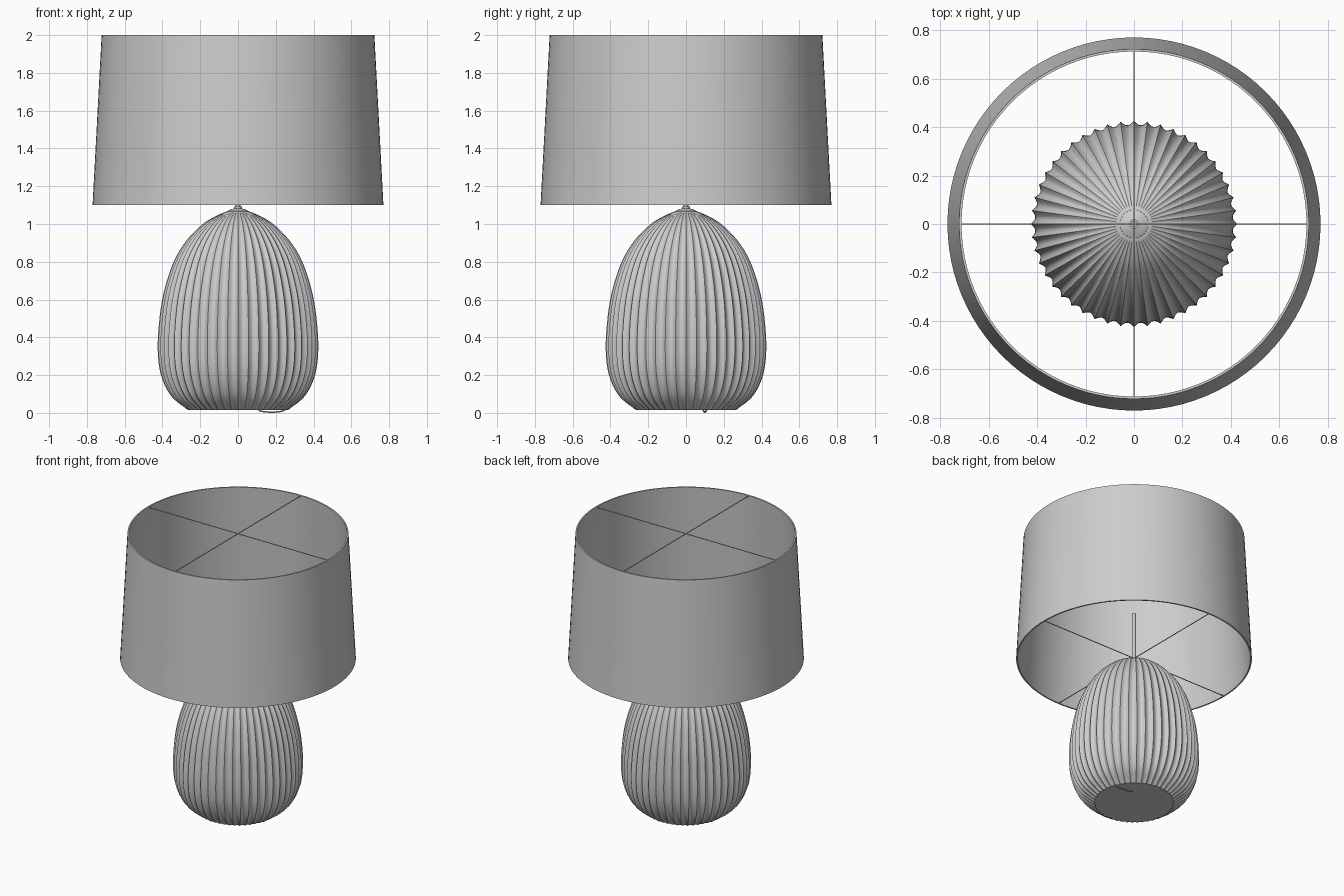
import bpy, bmesh, math
from mathutils import Vector

cube = bpy.data.objects.get("Cube")
if cube:
    bpy.data.objects.remove(cube, do_unlink=True)

# Single neutral grey
grey = bpy.data.materials.new("neutral_grey")
grey.use_nodes = True
colour = (0.6, 0.61, 0.6, 1)
grey.diffuse_color = colour
grey.node_tree.nodes["Principled BSDF"].inputs["Base Color"].default_value = colour


def finish(bm, name, angle=30):
    bmesh.ops.recalc_face_normals(bm, faces=bm.faces)
    mesh = bpy.data.meshes.new(name)
    bm.to_mesh(mesh)
    bm.free()
    mesh.materials.append(grey)
    obj = bpy.data.objects.new(name, mesh)
    bpy.context.collection.objects.link(obj)
    bpy.ops.object.select_all(action="DESELECT")
    obj.select_set(True)
    bpy.context.view_layer.objects.active = obj
    bpy.ops.object.shade_smooth_by_angle(angle=math.radians(angle))
    return obj


def lathe(name, profile, segments, radius=lambda r, s: r, closed=False):
    """Spin (radius, height) points; radius() can vary around the axis."""
    bm = bmesh.new()
    rings = []
    for r, z in profile:
        ring = []
        for s in range(segments):
            a = math.tau * s / segments
            ring.append(bm.verts.new((radius(r, s) * math.cos(a), radius(r, s) * math.sin(a), z)))
        rings.append(ring)
    pairs = list(zip(rings, rings[1:]))
    if closed:
        pairs.append((rings[-1], rings[0]))
    else:
        bm.faces.new(rings[0])
        bm.faces.new(rings[-1])
    for low, high in pairs:
        for s in range(segments):
            t = (s + 1) % segments
            bm.faces.new((low[s], low[t], high[t], high[s]))
    return finish(bm, name)


def smooth_profile(points, steps):
    """Catmull-Rom curve through the points."""
    p = [Vector(q) for q in points]
    p = [2 * p[0] - p[1]] + p + [2 * p[-1] - p[-2]]
    result = []
    for a, b, c, d in zip(p, p[1:], p[2:], p[3:]):
        for i in range(steps):
            t = i / steps
            result.append(0.5 * (2 * b + (c - a) * t + (2 * a - 5 * b + 4 * c - d) * t**2
                                 + (3 * b - a - 3 * c + d) * t**3))
    return result + [p[-2]]


# Fluted egg-shaped body: hollow channels between sharp ridges
FLUTES, STEPS = 48, 6


def fluted(r, s):
    t = (s % STEPS) / STEPS
    return r * (1 - 0.04 * math.sin(math.pi * t))


egg = [(0.265, 0.015), (0.355, 0.09), (0.408, 0.2), (0.425, 0.33), (0.418, 0.48), (0.395, 0.63),
       (0.345, 0.79), (0.275, 0.91), (0.18, 1.005), (0.09, 1.055), (0.045, 1.07)]
lathe("fluted_body", smooth_profile(egg, 4), FLUTES * STEPS, fluted)

# Cap and stem on top of the body
lathe("top_cap", [(0.06, 1.062), (0.058, 1.068), (0.04, 1.077), (0.02, 1.083), (0.014, 1.085)], 32)
lathe("stem", [(0.012, 1.07), (0.012, 1.44)], 16)
lathe("stem_collar", [(0.02, 1.08), (0.02, 1.092)], 16)

# Tapered open shade with a thin wall
lathe("lamp_shade", [(0.77, 1.1), (0.722, 2.0), (0.712, 2.0), (0.76, 1.1)], 96, closed=True)


def tube(name, points, radius):
    curve = bpy.data.curves.new(name, "CURVE")
    curve.dimensions = "3D"
    curve.bevel_depth = radius
    curve.bevel_resolution = 2
    curve.use_fill_caps = True
    spline = curve.splines.new("POLY")
    spline.points.add(len(points) - 1)
    for point, co in zip(spline.points, points):
        point.co = (*co, 1)
    curve.materials.append(grey)
    obj = bpy.data.objects.new(name, curve)
    bpy.context.collection.objects.link(obj)


# Crossed wires at the bottom and top of the shade
for level, z, reach in (("lower", 1.103, 0.765), ("upper", 1.997, 0.717)):
    tube(level + "_wire_across", [(-reach, 0, z), (reach, 0, z)], 0.003)
    tube(level + "_wire_along", [(0, -reach, z), (0, reach, z)], 0.003)

# Short cord loop under the base
loop = []
for i in range(13):
    a = math.pi * i / 12
    loop.append((0.178 - 0.07 * math.cos(a), 0.11 - 0.02 * i / 12, 0.017 - 0.013 * math.sin(a)))
tube("cord_loop", loop, 0.004)
